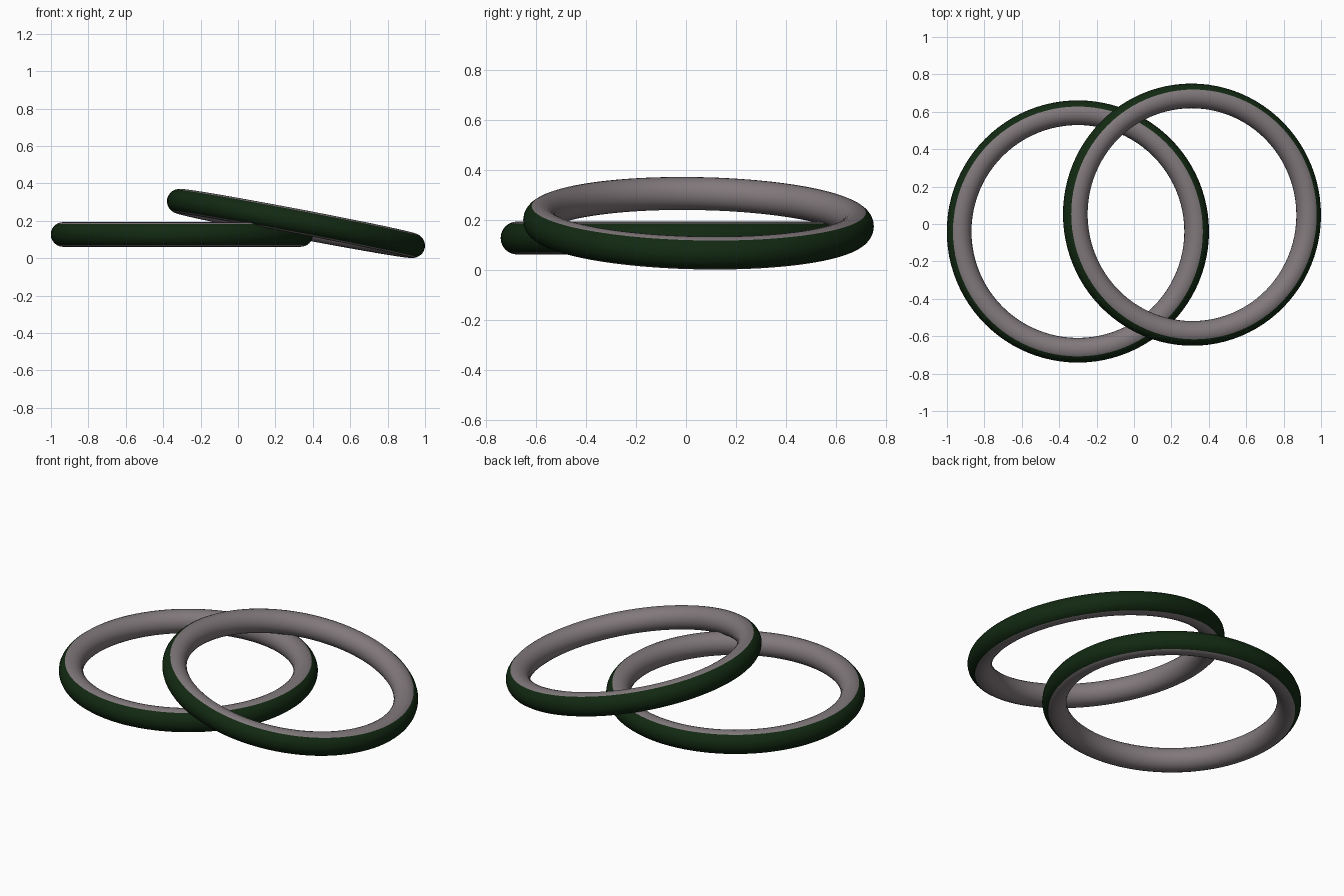
import bpy
from mathutils import Vector
from math import cos, pi, radians

if "Cube" in bpy.data.objects:
    bpy.data.objects.remove(bpy.data.objects["Cube"])

R, r = 0.635, 0.066          # ring radius, tube radius
MAJ, MIN = 96, 24


def material(name, col):
    m = bpy.data.materials.new(name)
    m.diffuse_color = (*col, 1)
    m.use_nodes = True
    m.node_tree.nodes["Principled BSDF"].inputs["Base Color"].default_value = m.diffuse_color
    return m


grey = material("inner_grey", (0.22, 0.19, 0.20))
green = material("outer_green", (0.006, 0.022, 0.006))


def ring(name, centre, normal):
    bpy.ops.mesh.primitive_torus_add(major_radius=R, minor_radius=r,
                                     major_segments=MAJ, minor_segments=MIN)
    o = bpy.context.object
    o.name = name
    o.data.materials.append(grey)
    o.data.materials.append(green)
    # green band on the outward facing third of the tube
    limit = R * cos(pi / MAJ) + r * cos(radians(60))
    for p in o.data.polygons:
        p.use_smooth = True
        if p.center.xy.length > limit:
            p.material_index = 1
    o.rotation_euler = Vector((0, 0, 1)).rotation_difference(Vector(normal)).to_euler()
    o.location = centre


# ring lying flat, and the one leaning on it
ring("flat_ring", (-0.30, -0.04, 0.127), (0, 0, 1))
ring("tilted_ring", (0.31, 0.05, 0.186), (0.19, 0.02, 1))
